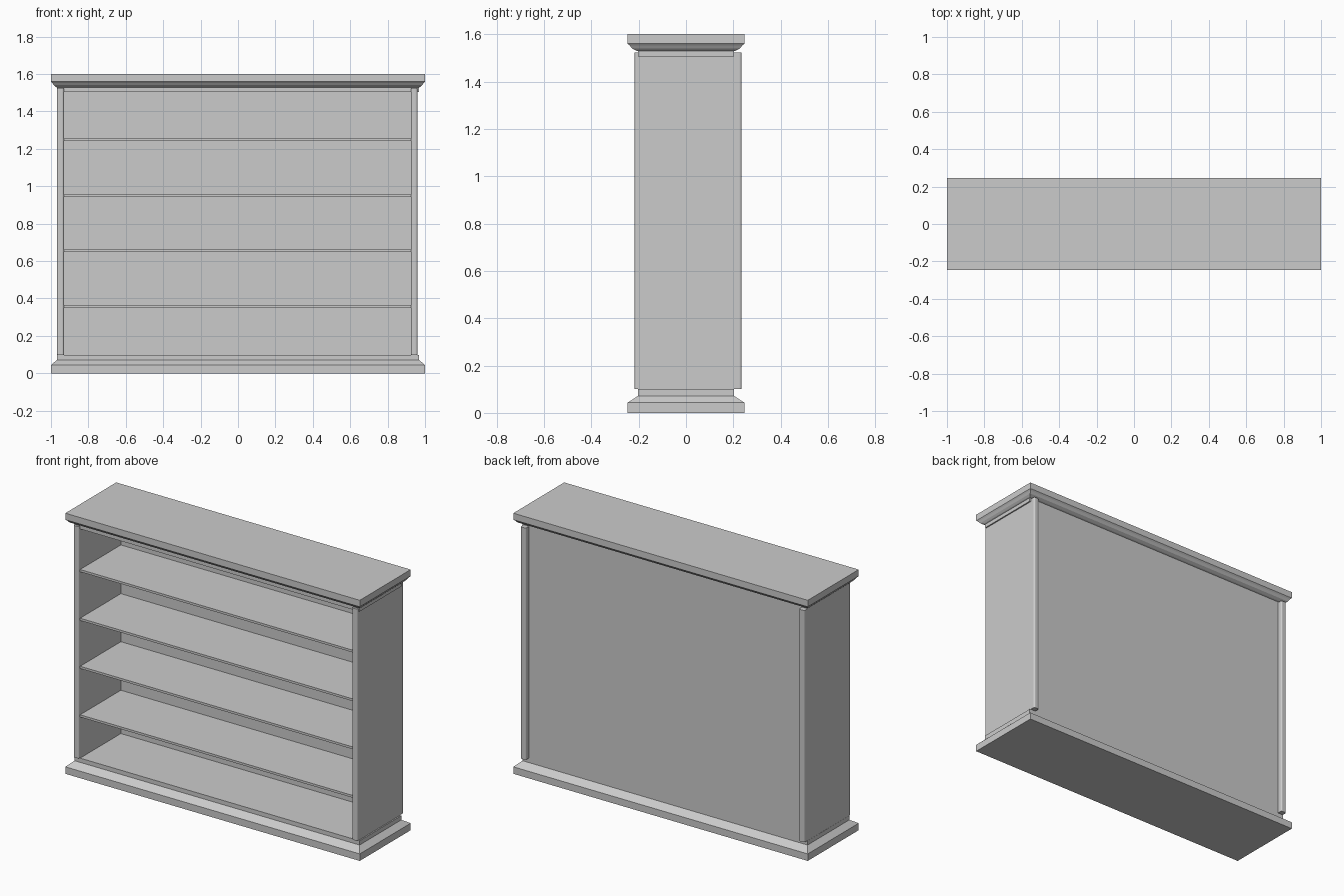
import bpy
import bmesh

cube = bpy.data.objects.get("Cube")
if cube:
    bpy.data.objects.remove(cube, do_unlink=True)

GREY = (0.6, 0.6, 0.6, 1.0)
grey = bpy.data.materials.new("plain_grey")
grey.use_nodes = True
grey.diffuse_color = GREY
for node in grey.node_tree.nodes:
    if node.type == 'BSDF_PRINCIPLED':
        node.inputs["Base Color"].default_value = GREY


def finish(name, bm):
    bmesh.ops.recalc_face_normals(bm, faces=bm.faces)
    mesh = bpy.data.meshes.new(name)
    bm.to_mesh(mesh)
    bm.free()
    mesh.materials.append(grey)
    obj = bpy.data.objects.new(name, mesh)
    bpy.context.collection.objects.link(obj)
    return obj


def box(name, x, y, z):
    """Box from (min, max) pairs."""
    bm = bmesh.new()
    bmesh.ops.create_cube(bm, size=1)
    for v in bm.verts:
        v.co = [r[0] if c < 0 else r[1] for c, r in zip(v.co, (x, y, z))]
    return finish(name, bm)


def moulding(name, profile):
    """Stack of rectangles, each given as (half width, half depth, height)."""
    bm = bmesh.new()
    rings = [[bm.verts.new((sx * hx, sy * hy, z))
              for sx, sy in ((-1, -1), (1, -1), (1, 1), (-1, 1))]
             for hx, hy, z in profile]
    for low, high in zip(rings, rings[1:]):
        for i in range(4):
            j = (i + 1) % 4
            bm.faces.new((low[i], low[j], high[j], high[i]))
    bm.faces.new(rings[0])
    bm.faces.new(rings[-1])
    return finish(name, bm)


def corner_strip(name, x, y, outward):
    """Upright trim with its two outer edges rounded."""
    strip = box(name, x, y, (0.1, 1.523))
    bm = bmesh.new()
    bm.from_mesh(strip.data)
    outer = max(y) if outward > 0 else min(y)
    edges = [e for e in bm.edges
             if all(abs(v.co.y - outer) < 0.001 for v in e.verts)
             and abs(e.verts[0].co.z - e.verts[1].co.z) > 1]
    bmesh.ops.bevel(bm, geom=edges, offset=0.01, segments=3,
                    profile=0.5, affect='EDGES')
    bm.to_mesh(strip.data)
    bm.free()


# Stepped base and cornice
moulding("base", [(1, 0.247, 0), (1, 0.247, 0.043),
                  (0.968, 0.203, 0.072), (0.968, 0.203, 0.098)])
moulding("cornice", [(0.968, 0.203, 1.505), (0.968, 0.203, 1.528),
                     (0.975, 0.212, 1.531), (0.985, 0.228, 1.54),
                     (0.993, 0.238, 1.552), (1, 0.247, 1.56),
                     (1, 0.247, 1.6)])

# Carcass
CASE_Y = (-0.203, 0.203)
CASE_Z = (0.098, 1.505)
box("right_wall", (-0.967, -0.93), CASE_Y, CASE_Z)
box("left_wall", (0.924, 0.96), CASE_Y, CASE_Z)
box("back_panel", (-0.93, 0.924), (0.192, 0.203), CASE_Z)

# Shelves
for i, top in enumerate((0.364, 0.662, 0.957, 1.256)):
    box(f"shelf_{i + 1}", (-0.93, 0.924), (-0.203, 0.192), (top - 0.014, top))

# Corner trims, front and back
for side, x in (("right", (-0.968, -0.93)), ("left", (0.924, 0.96))):
    corner_strip(f"front_{side}_trim", x, (-0.217, -0.19), -1)
    corner_strip(f"back_{side}_trim", x, (0.19, 0.235), 1)
